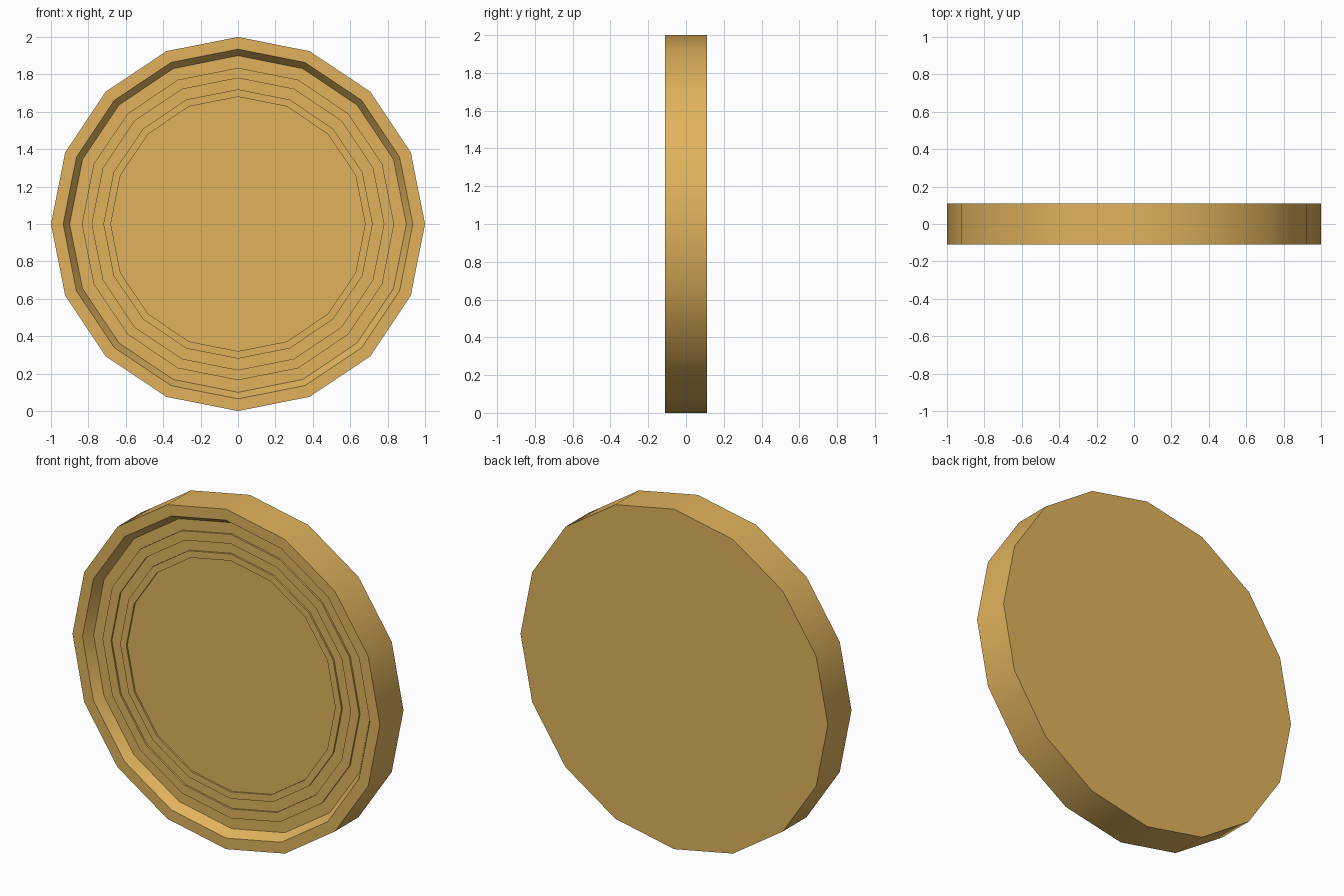
import bpy, bmesh
from math import sin, cos, pi, radians

if "Cube" in bpy.data.objects:
    bpy.data.objects.remove(bpy.data.objects["Cube"])

SIDES = 16
FLOOR, RIDGE = -0.057, -0.067

# Profile from back rim to front centre: (radius, y)
profile = [
    (1.0, 0.11), (1.0, -0.11),            # outer edge
    (0.935, -0.11), (0.90, FLOOR),        # rim and sloped inner wall
    (0.835, FLOOR), (0.835, RIDGE),       # outer raised ring
    (0.78, RIDGE), (0.78, FLOOR),
    (0.72, FLOOR), (0.72, RIDGE),         # inner raised ring
    (0.68, RIDGE), (0.68, FLOOR),
]

bm = bmesh.new()
rings = []
for r, y in profile:
    rings.append([bm.verts.new((r * sin(2 * pi * i / SIDES), y,
                                1 + r * cos(2 * pi * i / SIDES)))
                  for i in range(SIDES)])
for a, b in zip(rings, rings[1:]):
    for i in range(SIDES):
        j = (i + 1) % SIDES
        bm.faces.new((a[i], a[j], b[j], b[i]))

# Flat back and flat centre of the dish
bm.faces.new(rings[0])
bm.faces.new(rings[-1])
bmesh.ops.recalc_face_normals(bm, faces=bm.faces)

mesh = bpy.data.meshes.new("round_disc")
bm.to_mesh(mesh)
bm.free()
disc = bpy.data.objects.new("round_disc", mesh)
bpy.context.collection.objects.link(disc)

# Gold colour
gold = bpy.data.materials.new("gold")
gold.diffuse_color = (0.75, 0.45, 0.11, 1)
gold.use_nodes = True
gold.node_tree.nodes["Principled BSDF"].inputs["Base Color"].default_value = gold.diffuse_color
mesh.materials.append(gold)

# Smooth around the edge, sharp at the steps
bpy.context.view_layer.objects.active = disc
disc.select_set(True)
bpy.ops.object.shade_smooth_by_angle(angle=radians(30))
